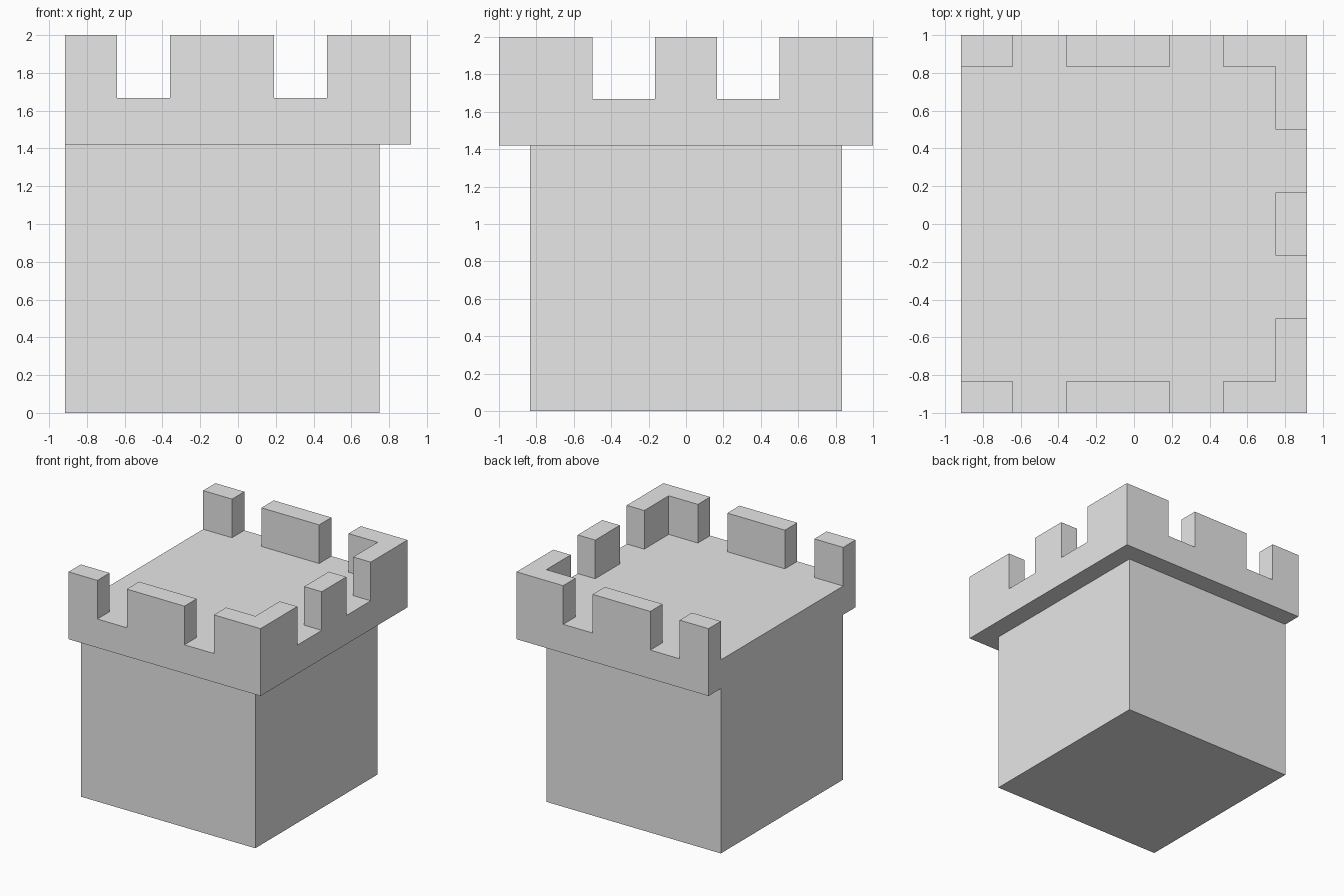
import bpy
import bmesh

cube = bpy.data.objects.get("Cube")
if cube:
    bpy.data.objects.remove(cube, do_unlink=True)

stone = bpy.data.materials.new("grey_stone")
stone.use_nodes = True
stone.diffuse_color = (0.8, 0.8, 0.8, 1)
stone.node_tree.nodes["Principled BSDF"].inputs["Base Color"].default_value = (0.8, 0.8, 0.8, 1)

# Shared dimensions: the flush side is at -EDGE, the other sides overhang
EDGE, HALF_DEPTH, WALL = 0.915, 1.0, 0.167
LEDGE, FLOOR, TOP = 1.42, 1.667, 2.0
INNER_X, INNER_Y = EDGE - WALL, HALF_DEPTH - WALL


def prism(name, outline, low, high):
    """Extrude a flat outline upward between two heights."""
    bm = bmesh.new()
    base = bm.faces.new([bm.verts.new((x, y, low)) for x, y in outline])
    raised = bmesh.ops.extrude_face_region(bm, geom=[base], use_keep_orig=True)
    verts = [v for v in raised["geom"] if isinstance(v, bmesh.types.BMVert)]
    bmesh.ops.translate(bm, verts=verts, vec=(0, 0, high - low))
    bmesh.ops.recalc_face_normals(bm, faces=bm.faces)
    mesh = bpy.data.meshes.new(name)
    bm.to_mesh(mesh)
    bm.free()
    mesh.materials.append(stone)
    obj = bpy.data.objects.new(name, mesh)
    bpy.context.collection.objects.link(obj)
    return obj


def rect(x0, x1, y0, y1):
    return [(x0, y0), (x1, y0), (x1, y1), (x0, y1)]


# Tower body and overhanging crown
prism("tower_body", rect(-EDGE, INNER_X, -INNER_Y, INNER_Y), 0, LEDGE)
prism("crown", rect(-EDGE, EDGE, -HALF_DEPTH, HALF_DEPTH), LEDGE, FLOOR)

# Battlements along the front and back, with L-shaped corners
for side, sign in (("front", -1), ("back", 1)):
    outer, inner = sign * HALF_DEPTH, sign * INNER_Y
    prism(side + "_end_merlon", rect(-EDGE, -0.64, outer, inner), FLOOR, TOP)
    prism(side + "_middle_merlon", rect(-0.36, 0.19, outer, inner), FLOOR, TOP)
    corner = [(0.47, outer), (EDGE, outer), (EDGE, sign * 0.5),
              (INNER_X, sign * 0.5), (INNER_X, inner), (0.47, inner)]
    prism(side + "_corner_merlon", corner, FLOOR, TOP)

# Single battlement in the middle of the left side
prism("left_middle_merlon", rect(INNER_X, EDGE, -WALL, WALL), FLOOR, TOP)
